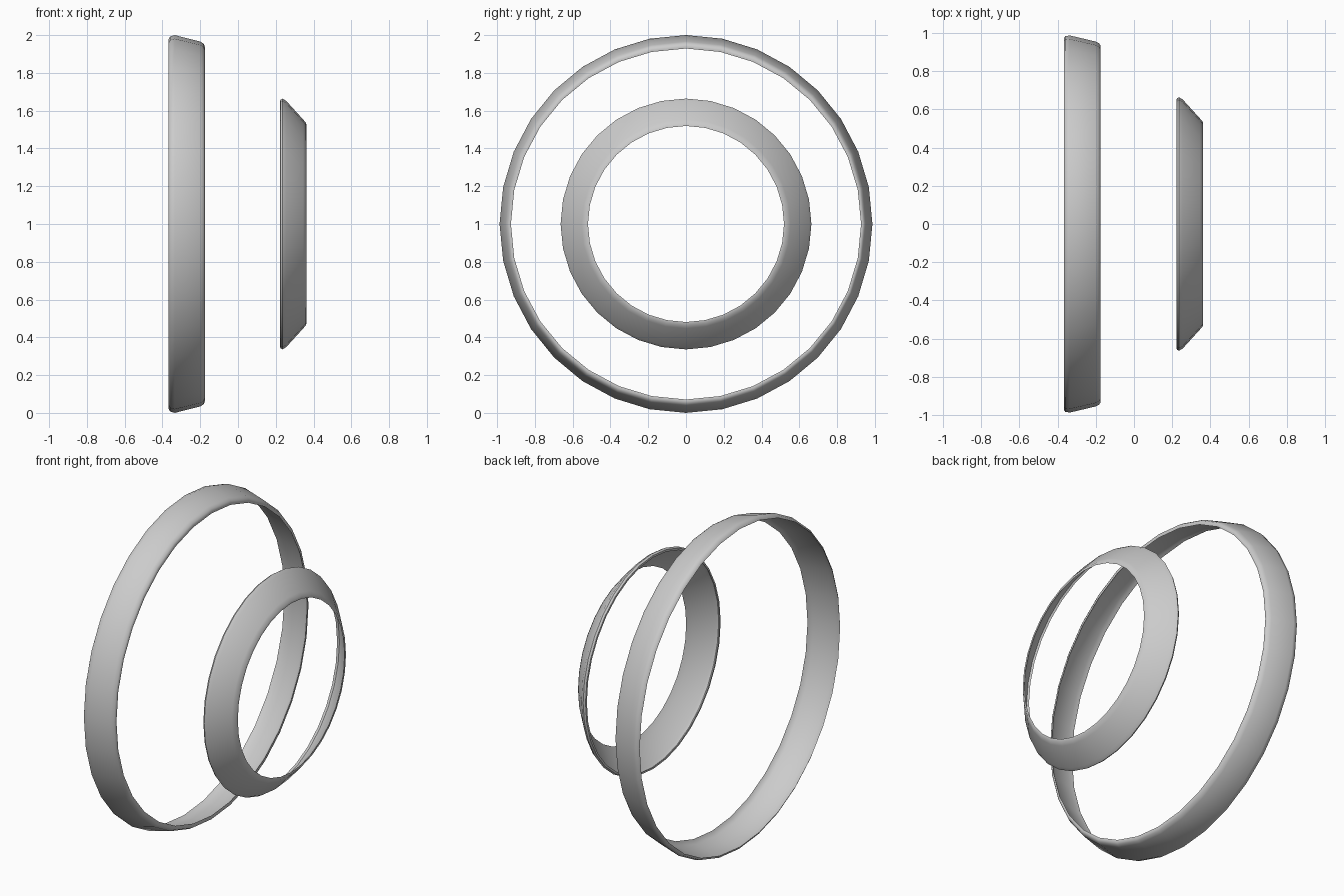
import bpy, bmesh, math

if "Cube" in bpy.data.objects:
    bpy.data.objects.remove(bpy.data.objects["Cube"])

SEGMENTS = 32
CENTRE_Z = 1.0


def ring(name, profile):
    """Revolve a closed (x, vertical radius, sideways radius) profile about x."""
    bm = bmesh.new()
    loops = []
    for i in range(SEGMENTS):
        a = 2 * math.pi * i / SEGMENTS
        loops.append([bm.verts.new((x, ry * math.sin(a), CENTRE_Z + rz * math.cos(a)))
                      for x, rz, ry in profile])
    n = len(profile)
    for i in range(SEGMENTS):
        p, q = loops[i], loops[(i + 1) % SEGMENTS]
        for j in range(n):
            k = (j + 1) % n
            bm.faces.new((p[j], p[k], q[k], q[j]))
    bmesh.ops.recalc_face_normals(bm, faces=bm.faces)
    mesh = bpy.data.meshes.new(name)
    bm.to_mesh(mesh)
    bm.free()
    obj = bpy.data.objects.new(name, mesh)
    bpy.context.collection.objects.link(obj)
    bpy.ops.object.select_all(action='DESELECT')
    obj.select_set(True)
    bpy.context.view_layer.objects.active = obj
    bpy.ops.object.shade_smooth_by_angle(angle=math.radians(50))
    return obj


# Large band: shallow cone with softly tucked ends
ring("large_band", [
    (-0.367, 0.978, 0.974), (-0.360, 0.992, 0.984), (-0.335, 1.000, 0.987),
    (-0.200, 0.966, 0.955), (-0.182, 0.955, 0.945), (-0.176, 0.940, 0.936),
    (-0.178, 0.929, 0.927),
    (-0.186, 0.942, 0.936), (-0.205, 0.955, 0.946), (-0.335, 0.989, 0.977),
    (-0.356, 0.982, 0.974),
])

# Small band: steep cone with the same tucked ends
ring("small_band", [(x, r, r) for x, r in (
    (0.223, 0.645), (0.224, 0.657), (0.235, 0.664), (0.255, 0.652),
    (0.345, 0.553), (0.361, 0.534), (0.362, 0.519),
    (0.354, 0.530), (0.338, 0.547), (0.250, 0.643), (0.234, 0.652),
)])
